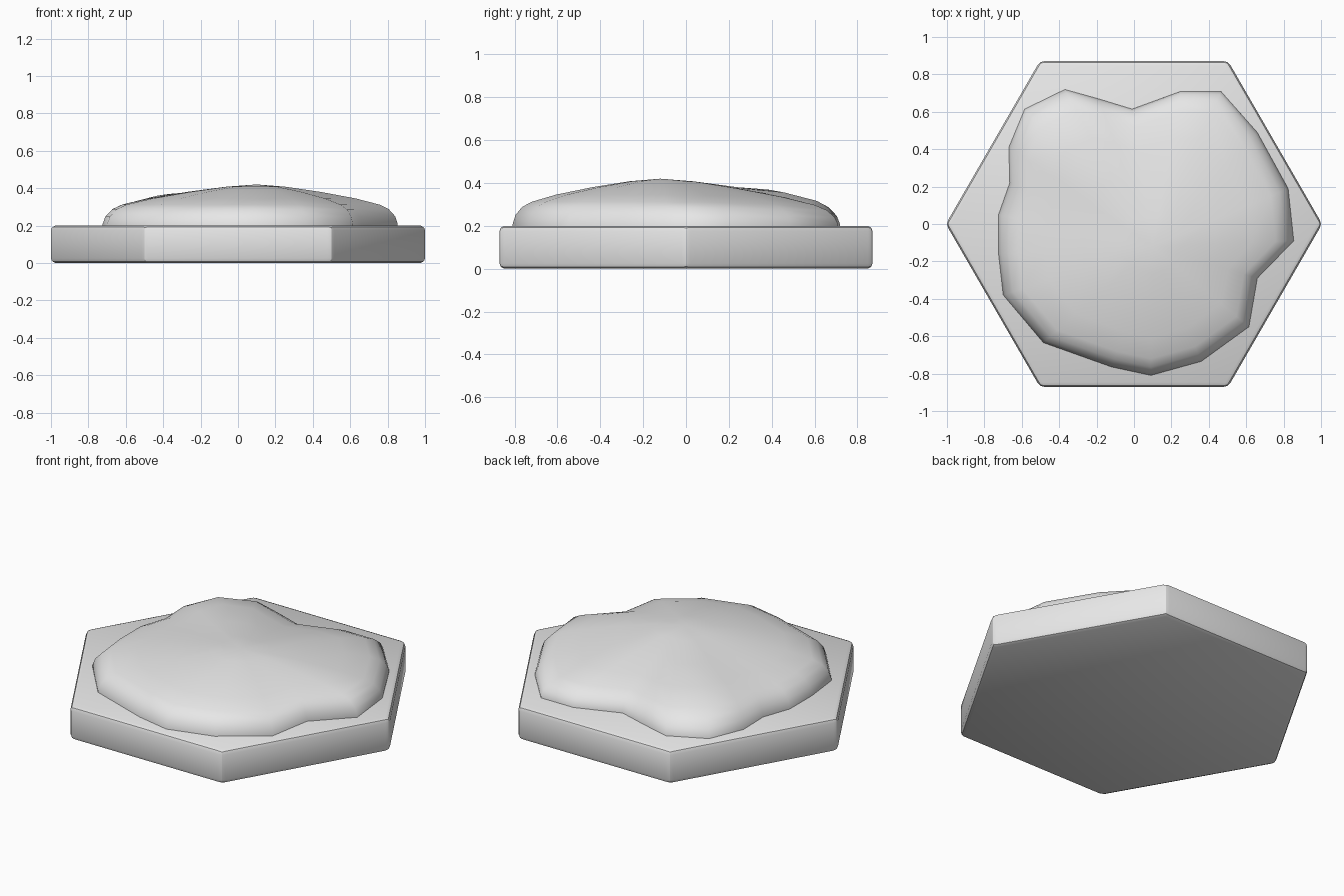
import bpy, bmesh, math
from mathutils import Vector

if "Cube" in bpy.data.objects:
    bpy.data.objects.remove(bpy.data.objects["Cube"])

grey = bpy.data.materials.new("light_grey")
grey.diffuse_color = (0.8, 0.8, 0.8, 1)
grey.use_nodes = True
grey.node_tree.nodes["Principled BSDF"].inputs["Base Color"].default_value = grey.diffuse_color


def add_object(name, bm, angle):
    bmesh.ops.recalc_face_normals(bm, faces=bm.faces[:])
    mesh = bpy.data.meshes.new(name)
    bm.to_mesh(mesh)
    bm.free()
    mesh.materials.append(grey)
    ob = bpy.data.objects.new(name, mesh)
    bpy.context.collection.objects.link(ob)
    bpy.ops.object.select_all(action='DESELECT')
    ob.select_set(True)
    bpy.context.view_layer.objects.active = ob
    bpy.ops.object.shade_smooth_by_angle(angle=math.radians(angle))
    return ob


# Hexagonal tile with softened edges
bm = bmesh.new()
bottom = [bm.verts.new((1.006 * math.cos(i * math.pi / 3),
                        1.006 * math.sin(i * math.pi / 3), 0)) for i in range(6)]
face = bm.faces.new(bottom)
top = bmesh.ops.extrude_face_region(bm, geom=[face])
bmesh.ops.translate(bm, vec=(0, 0, 0.2),
                    verts=[v for v in top["geom"] if isinstance(v, bmesh.types.BMVert)])
bmesh.ops.bevel(bm, geom=bm.edges[:], offset=0.025, segments=2, profile=0.5,
                affect='EDGES')
add_object("hex_tile", bm, 30)

# Irregular mound: foot outline, then rings shrinking toward the peak
outline = [(-0.37, 0.72), (-0.19, 0.67), (-0.01, 0.615), (0.25, 0.71), (0.465, 0.71),
           (0.66, 0.49), (0.825, 0.19), (0.855, -0.09), (0.66, -0.29), (0.615, -0.55),
           (0.36, -0.735), (0.09, -0.81), (-0.12, -0.765), (-0.485, -0.635),
           (-0.70, -0.38), (-0.725, -0.16), (-0.725, 0.05), (-0.665, 0.22),
           (-0.67, 0.41), (-0.585, 0.615)]
peak = Vector((0.10, -0.12))
rings = [(1.0, 0.19), (0.998, 0.21), (0.98, 0.25), (0.935, 0.288), (0.87, 0.312),
         (0.70, 0.345), (0.45, 0.38), (0.20, 0.408)]


def height(x, y, z):
    """Adds the low hump at the back left and lowers the back slightly."""
    if z < 0.22:
        return z
    hump = 0.035 * math.exp(-((x + 0.40) ** 2 + (y - 0.43) ** 2) / 0.07)
    return z + (hump - 0.025 * max(0, y)) * min(1, (z - 0.2) / 0.1)


bm = bmesh.new()
layers = []
for s, z in rings:
    layer = []
    for p in outline:
        d = Vector(p) - peak
        even = d.normalized() * 0.78
        q = peak + d.lerp(even, 0.5 * max(0, 0.87 - s)) * s
        layer.append(bm.verts.new((q.x, q.y, height(q.x, q.y, z))))
    layers.append(layer)
n = len(outline)
for a, b in zip(layers, layers[1:]):
    for i in range(n):
        j = (i + 1) % n
        bm.faces.new((a[i], a[j], b[j], b[i]))
apex = bm.verts.new((peak.x, peak.y, 0.42))
for i in range(n):
    bm.faces.new((layers[-1][i], layers[-1][(i + 1) % n], apex))
bm.faces.new(layers[0])
add_object("mound", bm, 60)
